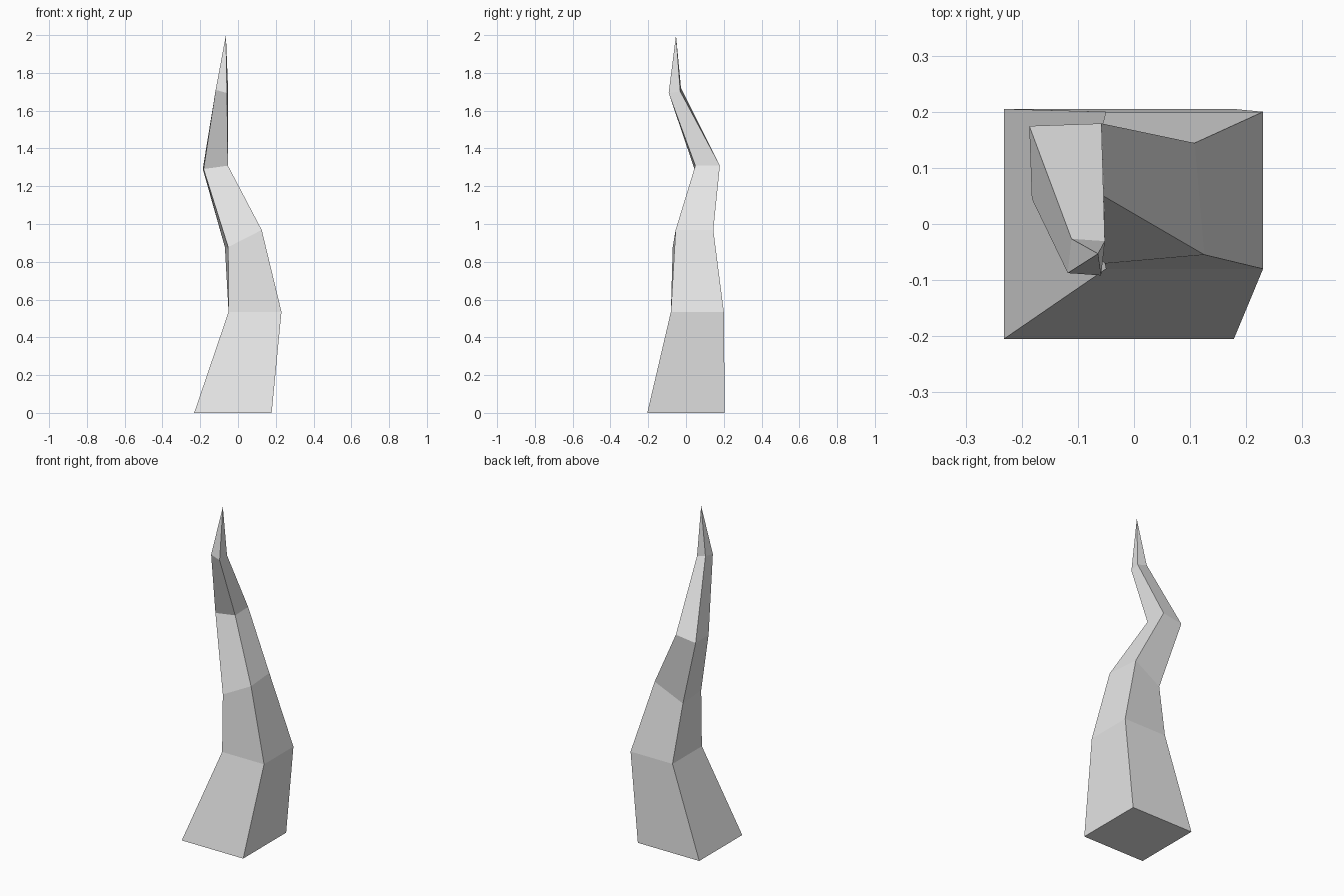
import bpy
import bmesh
from math import radians
from mathutils import Euler, Vector

cube = bpy.data.objects.get("Cube")
if cube:
    bpy.data.objects.remove(cube, do_unlink=True)

# One plain grey for the whole horn
grey = bpy.data.materials.new("light_grey")
grey.use_nodes = True
grey.diffuse_color = (0.8, 0.8, 0.8, 1)
grey.node_tree.nodes["Principled BSDF"].inputs["Base Color"].default_value = (0.8, 0.8, 0.8, 1)

# Square cross-sections up the horn: centre, half width, tilt in degrees
SECTIONS = [
    ((-0.027, 0, 0), 0.205, (0, 0, 0)),
    ((0.09, 0.06, 0.535), 0.14, (0, 0, 0)),
    ((0.028, 0.037, 0.923), 0.1, (0, -27, 5)),
    ((-0.12, 0.112, 1.30), 0.065, (0, -8, 2)),
    ((-0.085, -0.059, 1.706), 0.031, (8, 16, -4)),
]
TIP = (-0.064, -0.053, 2)
CORNERS = [(-1, -1), (1, -1), (1, 1), (-1, 1)]


def add_ring(bm, centre, half, tilt):
    turn = Euler([radians(a) for a in tilt]).to_matrix()
    return [bm.verts.new(Vector(centre) + turn @ Vector((x * half, y * half, 0)))
            for x, y in CORNERS]


# Horn: base cap, four-sided walls between sections, pointed end
bm = bmesh.new()
rings = [add_ring(bm, *section) for section in SECTIONS]
tip = bm.verts.new(TIP)
bm.faces.new(rings[0][::-1])
for i in range(4):
    j = (i + 1) % 4
    for low, high in zip(rings, rings[1:]):
        bm.faces.new((low[i], low[j], high[j], high[i]))
    bm.faces.new((rings[-1][i], rings[-1][j], tip))
bmesh.ops.recalc_face_normals(bm, faces=bm.faces)

mesh = bpy.data.meshes.new("twisted_horn")
bm.to_mesh(mesh)
bm.free()
mesh.materials.append(grey)
horn = bpy.data.objects.new("twisted_horn", mesh)
bpy.context.collection.objects.link(horn)
